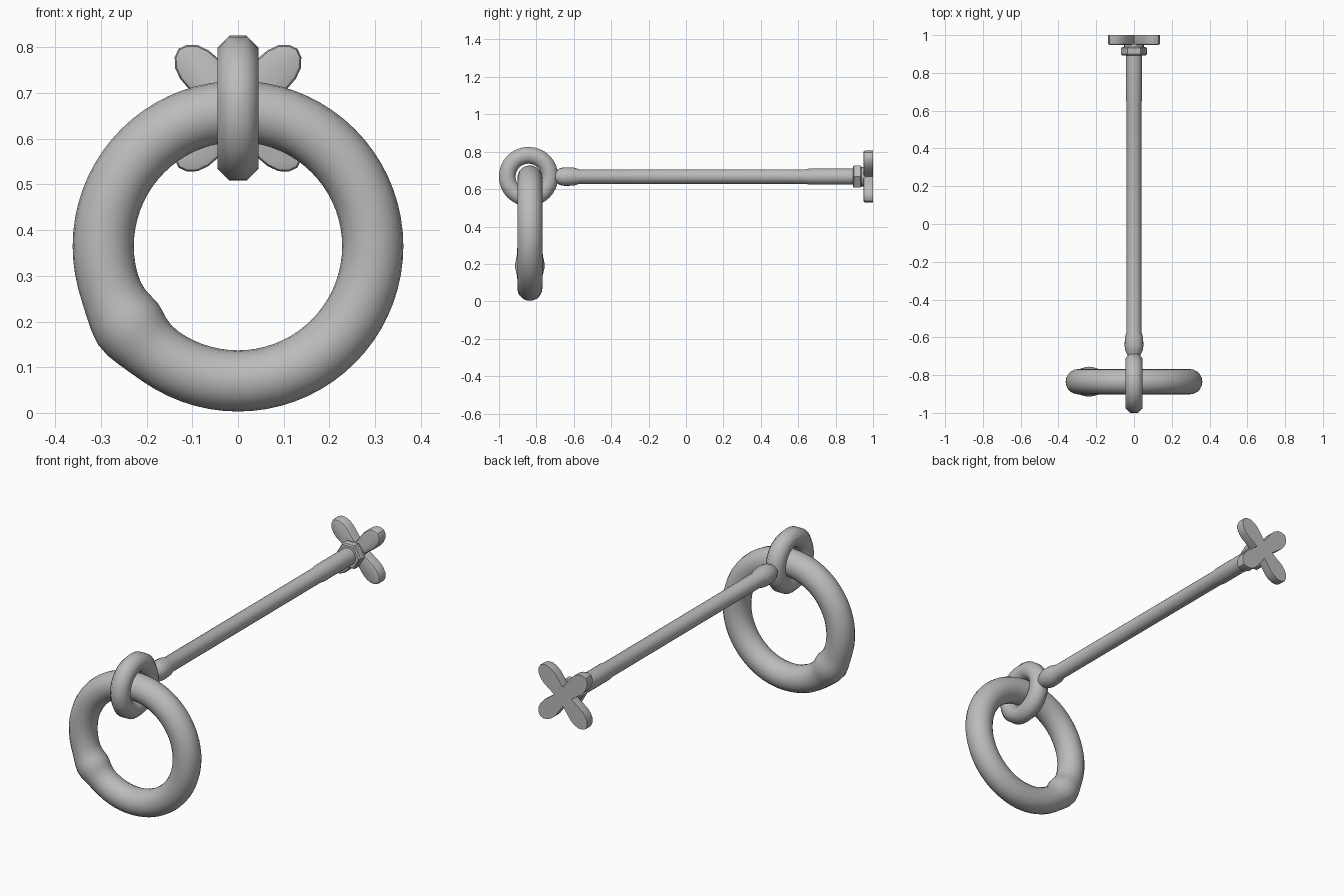
import bpy, bmesh
from math import sin, cos, pi, exp, radians
from mathutils import Matrix, Vector

cube = bpy.data.objects.get("Cube")
if cube:
    bpy.data.objects.remove(cube, do_unlink=True)

AXIS_Z = 0.667
steel = bpy.data.materials.new("grey_steel")
steel.use_nodes = True
COLOUR = (0.5, 0.5, 0.5, 1)
steel.diffuse_color = COLOUR
steel.node_tree.nodes["Principled BSDF"].inputs["Base Color"].default_value = COLOUR


def finish(name, bm, smooth_angle=40):
    bmesh.ops.recalc_face_normals(bm, faces=bm.faces)
    mesh = bpy.data.meshes.new(name)
    bm.to_mesh(mesh)
    bm.free()
    mesh.materials.append(steel)
    obj = bpy.data.objects.new(name, mesh)
    bpy.context.collection.objects.link(obj)
    bpy.ops.object.select_all(action='DESELECT')
    obj.select_set(True)
    bpy.context.view_layer.objects.active = obj
    bpy.ops.object.shade_smooth_by_angle(angle=radians(smooth_angle))
    return obj


def bridge(bm, loops, closed):
    n = len(loops[0])
    for k in range(len(loops) if closed else len(loops) - 1):
        a, b = loops[k], loops[(k + 1) % len(loops)]
        for i in range(n):
            j = (i + 1) % n
            bm.faces.new((a[i], a[j], b[j], b[i]))


def ring(name, centre, across, major, thickness, segs, sides, phase=0.0):
    """Ring in the plane of 'across' and z; thickness is a function of angle."""
    bm = bmesh.new()
    across, up = Vector(across), Vector((0, 0, 1))
    normal = across.cross(up)
    loops = []
    for k in range(segs):
        t = 2 * pi * k / segs
        out = across * cos(t) + up * sin(t)
        r = thickness(t)
        loops.append([bm.verts.new(Vector(centre) + out * (major + r * cos(a)) + normal * r * sin(a))
                      for a in (2 * pi * i / sides + phase for i in range(sides))])
    bridge(bm, loops, True)
    return finish(name, bm, 60)


def turned(name, profile, sides, smooth_angle=40):
    """Capped solid along y from (y, radius) pairs."""
    bm = bmesh.new()
    loops = [[bm.verts.new((r * cos(2 * pi * i / sides), y, AXIS_Z + r * sin(2 * pi * i / sides)))
              for i in range(sides)] for y, r in profile]
    bridge(bm, loops, False)
    bm.faces.new(loops[0])
    bm.faces.new(loops[-1])
    return finish(name, bm, smooth_angle)


# Hanging ring with a swollen weld at its lower right
def weld(t):
    return 0.067 * (1 + 0.19 * exp(-((t - radians(216)) / 0.17) ** 2))

ring("hanging_ring", (0, -0.835, 0.365), (1, 0, 0), 0.295, weld, 72, 20)

# Eye that the ring hangs from, with an eight-sided section
ring("eye", (0, -0.842, AXIS_Z), (0, 1, 0), 0.114, lambda t: 0.0485, 32, 8, pi / 8)

# Rod with a flared neck and a slightly thicker threaded end
turned("rod", [(-0.73, 0.022), (-0.70, 0.032), (-0.67, 0.046), (-0.645, 0.05),
               (-0.60, 0.048), (-0.57, 0.039), (0.64, 0.039), (0.66, 0.043), (0.96, 0.043)], 20)

# Hexagonal nut and washer
turned("nut", [(0.892, 0.062), (0.899, 0.068), (0.932, 0.068), (0.938, 0.062)], 6, 20)
turned("washer", [(0.936, 0.052), (0.965, 0.052)], 20)

# Four-petalled anchor plate
half = [(0.035, 0.035), (0.07, 0.04), (0.108, 0.046), (0.135, 0.044),
        (0.16, 0.035), (0.177, 0.019)]
petal = [(u, -v) for u, v in half] + [(0.184, 0)] + [(u, v) for u, v in reversed(half[1:])]
bm = bmesh.new()
outline = []
for q in range(4):
    turn = Matrix.Rotation(pi / 4 + q * pi / 2, 2)
    for p in petal:
        x, z = turn @ Vector(p)
        outline.append(bm.verts.new((x, 1.0, AXIS_Z + z)))
back = bm.faces.new(outline)
front = bmesh.ops.extrude_face_region(bm, geom=[back], use_keep_orig=True)["geom"]
front_verts = [g for g in front if isinstance(g, bmesh.types.BMVert)]
bmesh.ops.translate(bm, vec=(0, -0.052, 0), verts=front_verts)
bmesh.ops.recalc_face_normals(bm, faces=bm.faces)
rim = [e for e in bm.edges if all(v.co.y < 0.96 for v in e.verts)]
bmesh.ops.bevel(bm, geom=rim, offset=0.011, segments=2, profile=0.5, affect='EDGES')
finish("anchor_plate", bm, 30)
